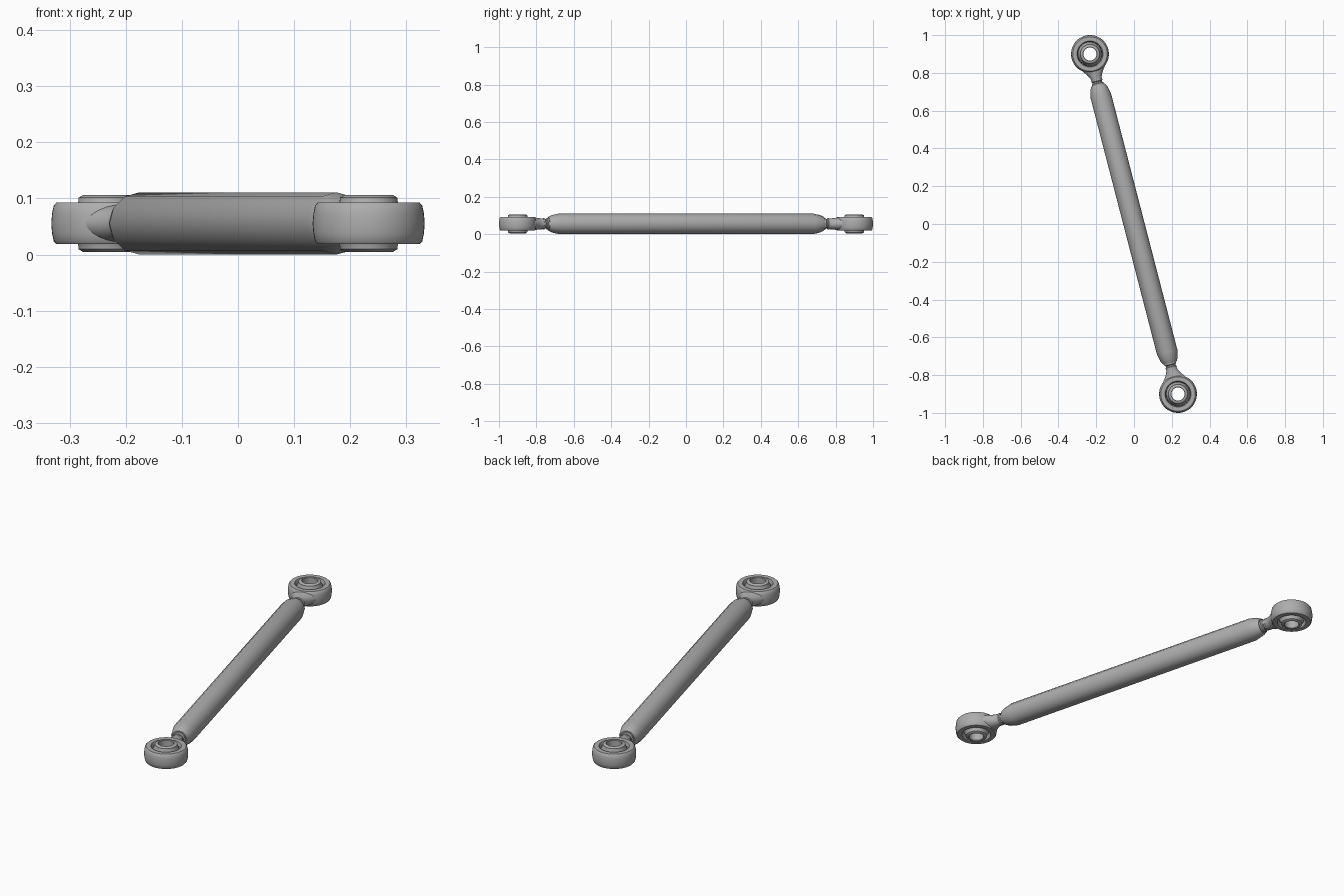
import bpy, bmesh
from math import sin, cos, pi, atan2, hypot, radians
from mathutils import Matrix, Vector

cube = bpy.data.objects.get("Cube")
if cube:
    bpy.data.objects.remove(cube, do_unlink=True)

steel = bpy.data.materials.new("grey steel")
steel.use_nodes = True
GREY = (0.42, 0.42, 0.42, 1)
steel.diffuse_color = GREY
steel.node_tree.nodes["Principled BSDF"].inputs["Base Color"].default_value = GREY

EYE_X, EYE_Y, MID_Z = -0.233, 0.9, 0.0555
REACH = hypot(EYE_X, EYE_Y)
# Local +y runs along the rod toward the back eye
ALONG = Matrix.Translation((0, 0, MID_Z)) @ Matrix.Rotation(atan2(-EYE_X, EYE_Y), 4, 'Z')


def loft(name, rings, matrix, closed=False, angle=35):
    """Bridge equal rings of points; cap the ends unless the loop is closed."""
    bm = bmesh.new()
    loops = [[bm.verts.new(p) for p in ring] for ring in rings]
    pairs = list(zip(loops, loops[1:]))
    if closed:
        pairs.append((loops[-1], loops[0]))
    n = len(loops[0])
    for a, b in pairs:
        for i in range(n):
            j = (i + 1) % n
            bm.faces.new((a[i], a[j], b[j], b[i]))
    if not closed:
        bm.faces.new(loops[0])
        bm.faces.new(loops[-1])
    bmesh.ops.recalc_face_normals(bm, faces=bm.faces)
    mesh = bpy.data.meshes.new(name)
    bm.to_mesh(mesh)
    bm.free()
    mesh.materials.append(steel)
    obj = bpy.data.objects.new(name, mesh)
    obj.matrix_world = matrix
    bpy.context.collection.objects.link(obj)
    bpy.ops.object.select_all(action='DESELECT')
    obj.select_set(True)
    bpy.context.view_layer.objects.active = obj
    bpy.ops.object.shade_smooth_by_angle(angle=radians(angle))
    return obj


def cross_section(y, width, height, n):
    return [Vector((width * cos(2 * pi * i / n), y, height * sin(2 * pi * i / n)))
            for i in range(n)]


def lathe(name, half, matrix, n=48):
    """Spin a (radius, height) half profile, mirrored below, about local z."""
    profile = half + [(r, -z) for r, z in reversed(half) if z > 0]
    rings = [[Vector((r * cos(2 * pi * i / n), r * sin(2 * pi * i / n), z))
              for i in range(n)] for r, z in profile]
    return loft(name, rings, matrix, closed=True)


# Twelve-sided rod with tapered ends
rod = [(-0.76, 0.037), (-0.742, 0.046), (-0.7, 0.0555)]
rod += [(-y, r) for y, r in reversed(rod)]
loft("rod", [cross_section(y, r, r, 12) for y, r in rod], ALONG)

# Rod ends: threaded shank, flared neck, eye ring and swivel ball
shank = [(0.75, 0.031), (0.768, 0.031), (0.772, 0.026), (0.778, 0.026), (0.782, 0.030), (0.79, 0.030)]
neck = [(0.78, 0.028, 0.028), (0.795, 0.029, 0.029), (0.81, 0.034, 0.030),
        (0.825, 0.043, 0.032), (0.84, 0.054, 0.034), (0.853, 0.062, 0.035)]
eye = [(0.064, 0), (0.064, 0.024), (0.069, 0.037), (0.091, 0.037),
       (0.0955, 0.032), (0.0985, 0.018), (0.1, 0)]
ball = [(0.0345, 0), (0.0345, 0.048), (0.037, 0.051), (0.043, 0.051), (0.051, 0.046),
        (0.052, 0.038), (0.056, 0.030), (0.061, 0.018), (0.0638, 0)]

for side, turn in (("back", 0), ("front", pi)):
    base = ALONG @ Matrix.Rotation(turn, 4, 'Z')
    centre = base @ Matrix.Translation((0, REACH, 0))
    loft(side + "_shank", [cross_section(y, r, r, 24) for y, r in shank], base)
    loft(side + "_neck", [cross_section(y, w, h, 24) for y, w, h in neck], base)
    lathe(side + "_eye_ring", eye, centre)
    lathe(side + "_swivel_ball", ball, centre)
